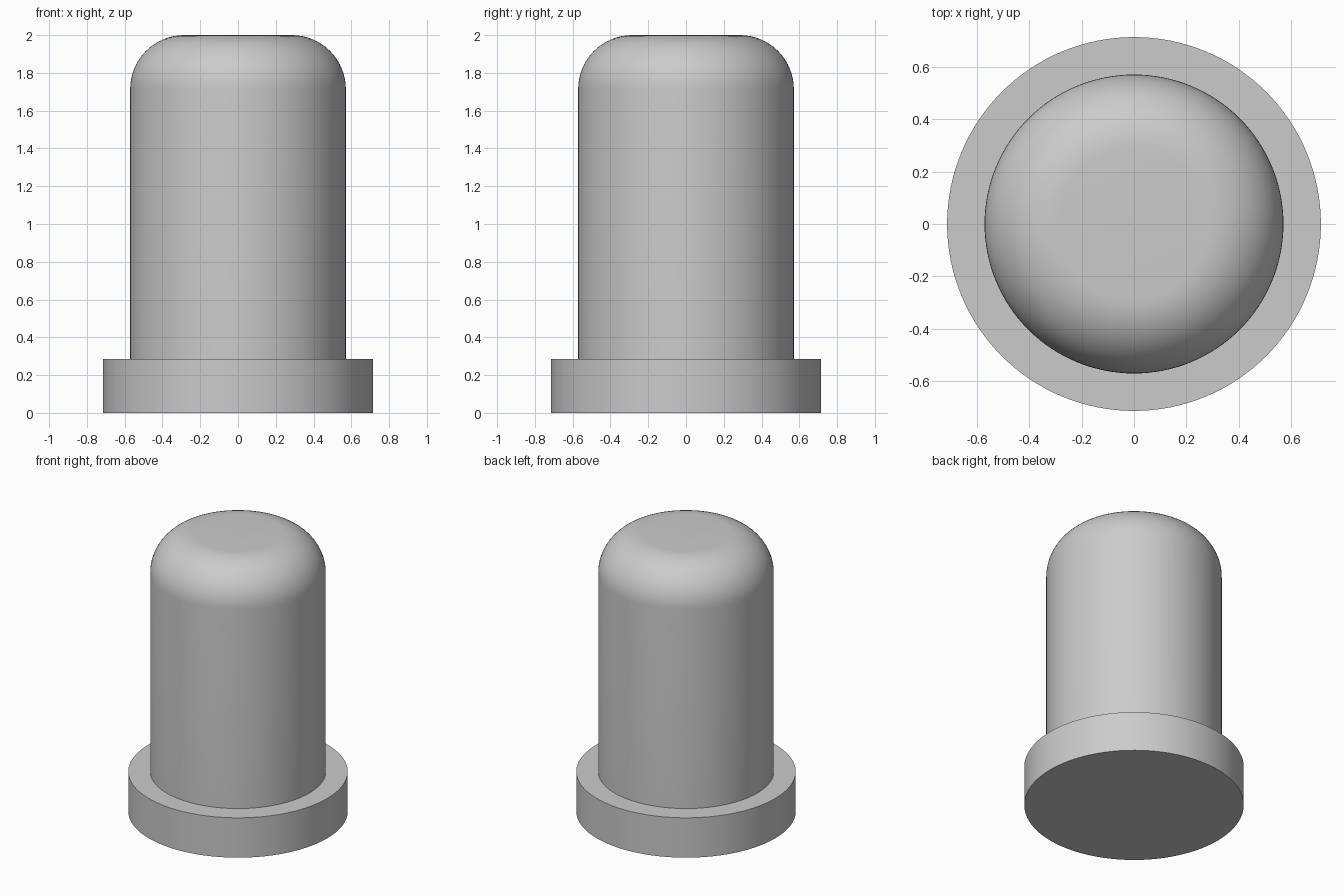
import bpy
import bmesh
import math

cube = bpy.data.objects.get("Cube")
if cube:
    bpy.data.objects.remove(cube, do_unlink=True)

SEGMENTS = 128
BASE_RADIUS, BASE_HEIGHT = 0.714, 0.286
BODY_RADIUS, HEIGHT, FILLET = 0.571, 2.0, 0.286

grey = bpy.data.materials.new("plain_grey")
grey.use_nodes = True
grey.diffuse_color = (0.6, 0.6, 0.6, 1)
grey.node_tree.nodes["Principled BSDF"].inputs["Base Color"].default_value = grey.diffuse_color


def lathe(name, profile):
    """Revolve a (radius, height) profile around z and cap both open ends."""
    bm = bmesh.new()
    rings = []
    for radius, z in profile:
        angles = [math.tau * i / SEGMENTS for i in range(SEGMENTS)]
        rings.append([bm.verts.new((radius * math.cos(a), radius * math.sin(a), z)) for a in angles])
    for low, high in zip(rings, rings[1:]):
        for i in range(SEGMENTS):
            j = (i + 1) % SEGMENTS
            bm.faces.new((low[i], low[j], high[j], high[i]))
    bm.faces.new(rings[0][::-1])
    bm.faces.new(rings[-1])
    mesh = bpy.data.meshes.new(name)
    bm.to_mesh(mesh)
    bm.free()
    mesh.materials.append(grey)
    obj = bpy.data.objects.new(name, mesh)
    bpy.context.collection.objects.link(obj)
    bpy.ops.object.select_all(action="DESELECT")
    obj.select_set(True)
    bpy.context.view_layer.objects.active = obj
    bpy.ops.object.shade_smooth_by_angle(angle=math.radians(30))
    return obj


# Flanged base, straight shaft and rounded shoulder in one closed skin
profile = [(BASE_RADIUS, 0), (BASE_RADIUS, BASE_HEIGHT), (BODY_RADIUS, BASE_HEIGHT)]
STEPS = 16
for k in range(STEPS + 1):
    a = math.pi / 2 * k / STEPS
    profile.append((BODY_RADIUS - FILLET + FILLET * math.cos(a),
                    HEIGHT - FILLET + FILLET * math.sin(a)))
lathe("flanged_pin", profile)
